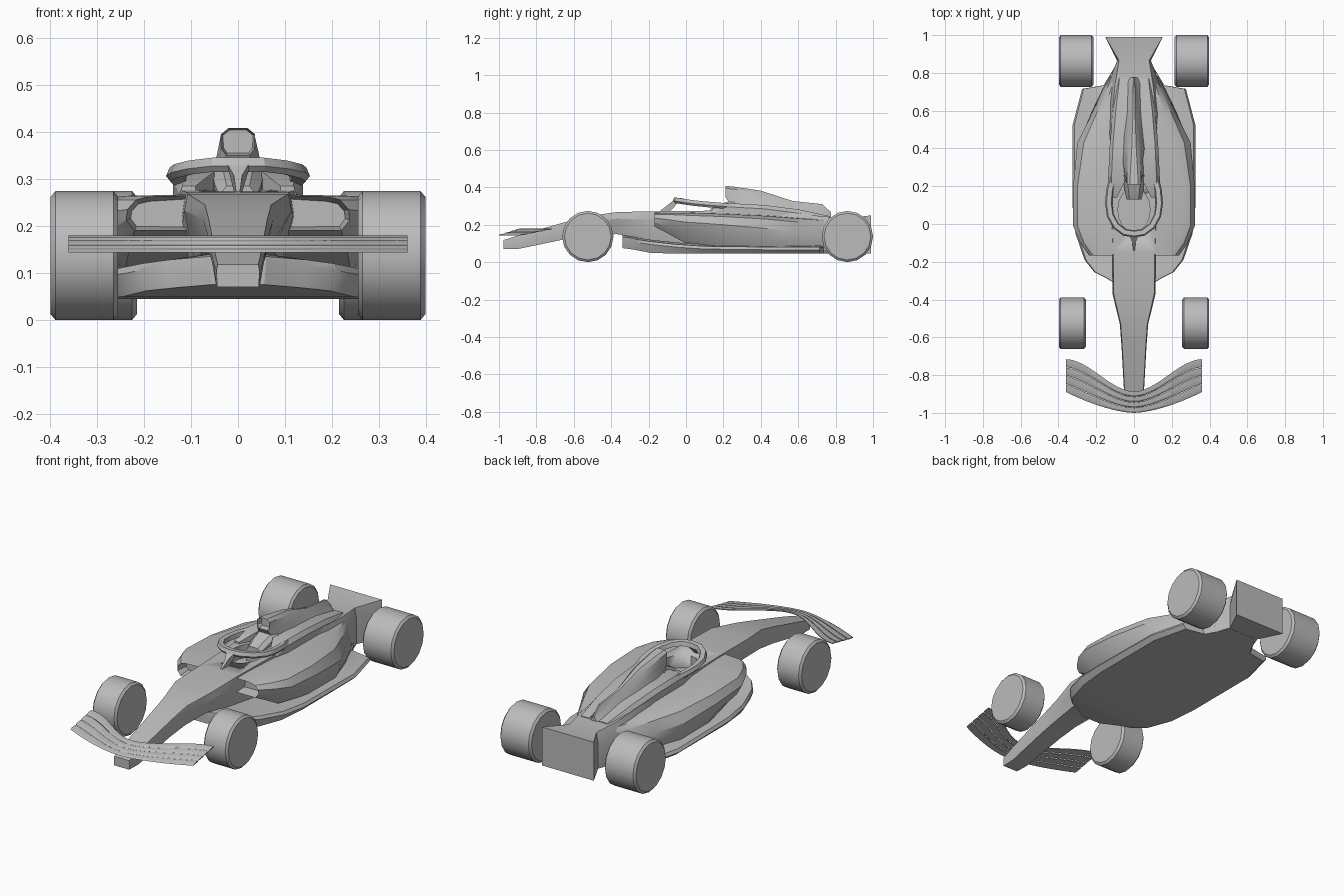
import bpy, bmesh, math
from mathutils import Vector

if "Cube" in bpy.data.objects:
    bpy.data.objects.remove(bpy.data.objects["Cube"])

grey = bpy.data.materials.new("plain grey")
grey.diffuse_color = (0.5, 0.5, 0.5, 1)
grey.use_nodes = True
grey.node_tree.nodes["Principled BSDF"].inputs["Base Color"].default_value = grey.diffuse_color


def finish(name, bm, mirror=False, angle=25):
    bmesh.ops.recalc_face_normals(bm, faces=bm.faces[:])
    me = bpy.data.meshes.new(name)
    bm.to_mesh(me)
    bm.free()
    me.materials.append(grey)
    ob = bpy.data.objects.new(name, me)
    bpy.context.collection.objects.link(ob)
    bpy.ops.object.select_all(action='DESELECT')
    ob.select_set(True)
    bpy.context.view_layer.objects.active = ob
    bpy.ops.object.shade_smooth_by_angle(angle=math.radians(angle))
    if mirror:
        ob.modifiers.new("mirror", 'MIRROR')
    return ob


def loft(rings, cap_start=True, cap_end=True, intake=None):
    """Skin closed rings of points; intake=(rim, depth) hollows the first cap."""
    bm = bmesh.new()
    vs = [[bm.verts.new(p) for p in r] for r in rings]
    n = len(rings[0])
    for a, b in zip(vs, vs[1:]):
        for i in range(n):
            j = (i + 1) % n
            bm.faces.new((a[i], a[j], b[j], b[i]))
    if cap_end:
        bm.faces.new(vs[-1])
    if cap_start:
        cap = bm.faces.new(vs[0])
        if intake:
            bmesh.ops.recalc_face_normals(bm, faces=bm.faces[:])
            bmesh.ops.inset_region(bm, faces=[cap], thickness=intake[0])
            for v in cap.verts:
                v.co.y += intake[1]
    return bm


def sym(y, half):
    """Full ring at y from the right half profile, listed bottom to top."""
    return [(x, y, z) for x, z in half] + [(-x, y, z) for x, z in reversed(half)]


# Nose, survival cell and flared tail: y, top width, bottom width, bottom z, top z
cell = [(-.975, .046, .044, .07, .118), (-.90, .052, .046, .07, .142),
        (-.65, .066, .055, .122, .213), (-.53, .075, .06, .14, .245),
        (-.37, .114, .075, .15, .268), (-.15, .117, .09, .11, .272),
        (.20, .13, .12, .06, .276), (.42, .13, .13, .046, .275),
        (.58, .122, .14, .046, .262), (.73, .108, .14, .046, .245),
        (.865, .085, .09, .046, .235), (.99, .152, .152, .046, .25)]
rings = []
for y, wt, wb, zb, zt in cell:
    h = zt - zb
    side = wt if y > .9 else max(wt, wb) * 1.0
    rings.append(sym(y, [(wb, zb), (side, zb + .7 * h), (wt * (1 if y > .9 else .94), zt)]))
chassis = finish("chassis_and_nose", loft(rings))

# Cockpit opening
bm = bmesh.new()
bmesh.ops.create_cone(bm, segments=16, radius1=.085, radius2=.085, depth=.2, cap_ends=True)
for v in bm.verts:
    v.co = Vector((v.co.x, v.co.y * 1.4 + .075, v.co.z + .305))
cutter = finish("cockpit_cutter", bm)
cutter.hide_render = True
mod = chassis.modifiers.new("cockpit", 'BOOLEAN')
mod.object, mod.operation, mod.solver = cutter, 'DIFFERENCE', 'EXACT'
bpy.context.view_layer.objects.active = chassis
bpy.ops.object.modifier_apply(modifier=mod.name)
bpy.data.objects.remove(cutter)

# Sidepods: y, shoulder x, outer x, top z, outer z, lower x, lower z
pods = [(-.168, .19, .235, .262, .235, .22, .19), (-.10, .235, .285, .264, .228, .23, .155),
        (-.01, .265, .322, .263, .215, .24, .105), (.2, .265, .322, .258, .20, .27, .08),
        (.43, .215, .30, .247, .18, .265, .07), (.58, .165, .225, .235, .16, .215, .065),
        (.72, .12, .15, .225, .14, .155, .06), (.80, .085, .10, .215, .13, .10, .06)]
rings = []
for y, xs, xo, zt, zm, xl, zb in pods:
    xi = .09 if y < .7 else .06
    rings.append([(xi, y, zb), (xl, y, zb), ((xl + xo) / 2 + .01, y, (zb + zm) / 2), (xo, y, zm),
                  (xo * .6 + xs * .4, y, zm + (zt - zm) * .75), (xs, y, zt), (xi, y, zt + .003)])
finish("sidepods", loft(rings, intake=(.01, .06)), mirror=True)

# Floor: y, half width, underside z, edge top z
floor = [(-.34, .06, .075, .135), (-.285, .15, .068, .128), (-.255, .21, .062, .12),
         (-.19, .262, .05, .11), (-.05, .31, .045, .095), (.1, .326, .045, .085),
         (.52, .326, .045, .08), (.715, .275, .045, .08), (.735, .16, .045, .08), (.86, .085, .045, .08)]
finish("floor", loft([sym(y, [(w * .93, zb), (w, zt - .015), (w * .97, zt), (w * .5, zt + .01)])
                      for y, w, zb, zt in floor]))

# Air intake and spine
spine = [(.21, [(.025, .35), (.036, .365), (.036, .395), (.02, .408)]),
         (.26, [(.055, .27), (.045, .35), (.036, .39), (.02, .403)]),
         (.40, [(.075, .26), (.045, .33), (.03, .365), (.012, .382)]),
         (.57, [(.07, .24), (.035, .29), (.015, .315), (.006, .327)]),
         (.73, [(.05, .23), (.02, .27), (.008, .295), (.004, .31)]),
         (.775, [(.045, .22), (.015, .245), (.006, .258), (.003, .266)])]
finish("engine_cover", loft([sym(y, h) for y, h in spine], intake=(.005, .03)))

# Cockpit shoulders running back beside the spine: y, inner x, outer x, top z
shoulders = [(.14, .09, .125, .285), (.22, .05, .138, .316), (.42, .045, .128, .305),
             (.60, .035, .112, .282), (.77, .03, .088, .246)]
finish("engine_shoulders", loft([[(a, y, .22), (b, y, .22), (b, y, t - .02), (b * .8 + a * .2, y, t), (a, y, t)]
                                 for y, a, b, t in shoulders]), mirror=True)

# Headrest
finish("headrest", loft([sym(y, [(w, .2), (w, t - .02), (w * .6, t)])
                         for y, w, t in [(.13, .04, .285), (.18, .05, .31), (.26, .055, .335)]]))

# Cockpit hoop: flat tube swept round the opening, plus its front pillar
path = [Vector(p) for p in [(0, -.052, .331), (.05, -.044, .331), (.095, -.01, .325),
                            (.125, .045, .317), (.134, .11, .31), (.128, .18, .304), (.112, .245, .298)]]
rings = []
for i, p in enumerate(path):
    t = path[min(i + 1, len(path) - 1)] - path[max(i - 1, 0)]
    n = Vector((0, -1, 0)) if i == 0 else Vector((t.y, -t.x, 0)).normalized()
    up = Vector((0, 0, 1))
    rings.append([p + n * a * .019 + up * b for a, b in
                  [(-1, -.01), (.5, -.016), (1, -.004), (.6, .014), (-.7, .012)]])
finish("cockpit_hoop", loft(rings, cap_start=False), mirror=True)
finish("hoop_pillar", loft([sym(y, [(w * .6, a), (w, b)]) for y, w, a, b in
                            [(-.14, .004, .255, .273), (-.095, .009, .26, .308), (-.05, .03, .31, .343)]]))

# Front wing: four swept slats, each overlapping the next
SPAN = .36


def wing_point(x, f):
    u = abs(x) / SPAN
    front = -1 + .11 * u ** 1.6
    rear = -.885 + .172 * u * u * (3 - 2 * u)
    return front + (rear - front) * f


for k in range(4):
    rings = []
    for i in range(25):
        x = SPAN * (i / 12 - 1)
        f0, f1, z = k / 4, (k + 1) / 4 - .015, .143 + .009 * k
        rings.append([(x, wing_point(x, f0), z), (x, wing_point(x, f1), z + .005),
                      (x, wing_point(x, f1), z + .0095), (x, wing_point(x, f0 + .06), z + .006)])
    finish("front_wing_slat_%d" % (k + 1), loft(rings))

# Wheels: sixteen-sided drums with chamfered rims
R = .137
for label, y, inner in [("front", -.525, .255), ("rear", .863, .215)]:
    prof = [(inner, R - .012), (inner + .01, R), (.388, R), (.398, R - .012)]
    for side, s in [("left", -1), ("right", 1)]:
        rings = [[(s * x, y + r * math.sin(math.tau * i / 16), R + r * math.cos(math.tau * i / 16))
                  for i in range(16)] for x, r in prof]
        finish("%s_wheel_%s" % (label, side), loft(rings))
